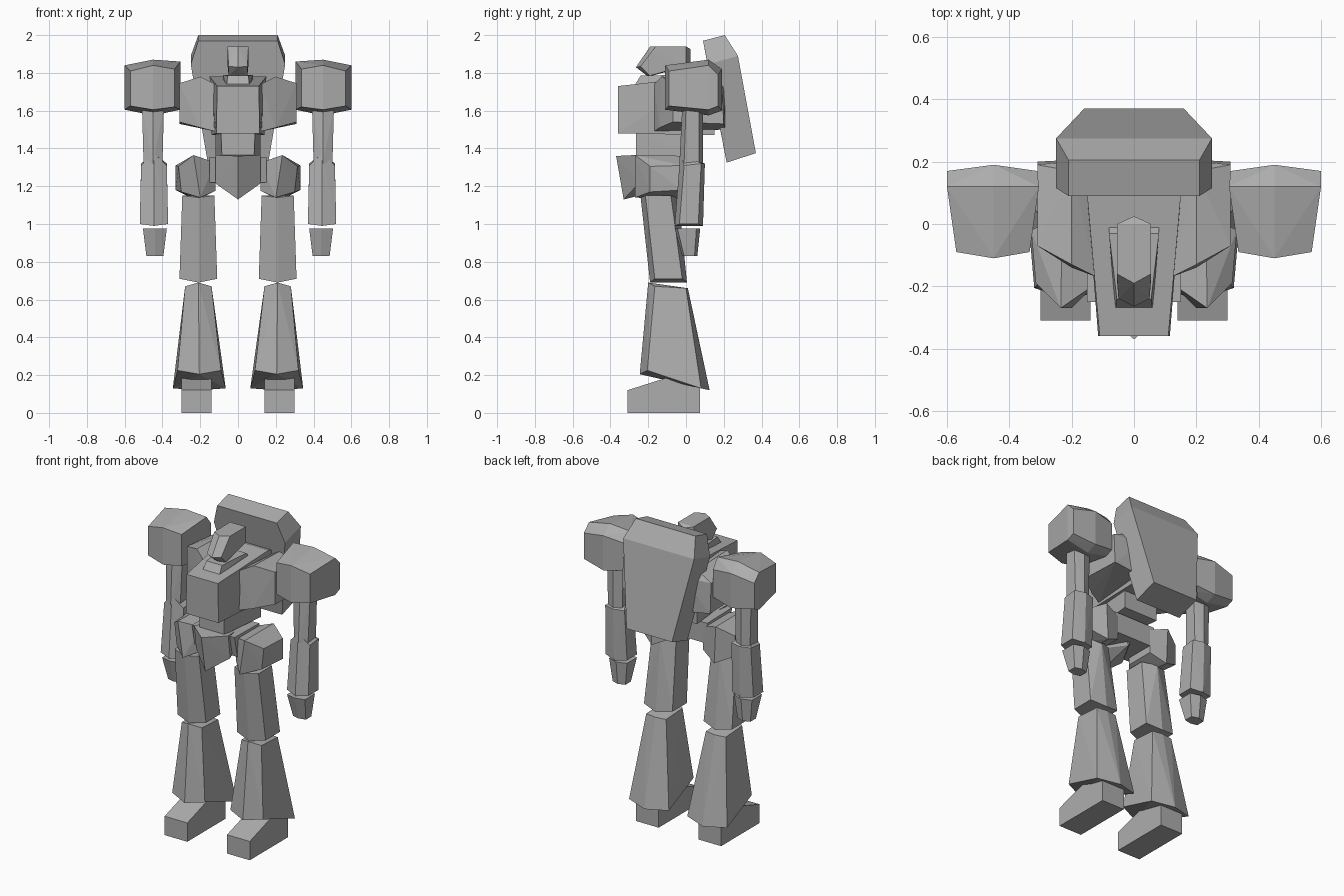
import bpy, bmesh, math

grey = bpy.data.materials.new("armour_grey")
grey.diffuse_color = (0.42, 0.42, 0.42, 1)


def solid(name, pts):
    """Flat-faced convex block spanning the given corner points."""
    bm = bmesh.new()
    verts = [bm.verts.new(p) for p in pts]
    res = bmesh.ops.convex_hull(bm, input=verts)
    junk = [g for g in res["geom_interior"] + res["geom_unused"]
            if isinstance(g, bmesh.types.BMVert) and g.is_valid]
    bmesh.ops.delete(bm, geom=list(set(junk)), context='VERTS')
    bmesh.ops.dissolve_limit(bm, angle_limit=math.radians(2),
                             verts=bm.verts[:], edges=bm.edges[:])
    bmesh.ops.recalc_face_normals(bm, faces=bm.faces[:])
    me = bpy.data.meshes.new(name)
    bm.to_mesh(me)
    bm.free()
    me.materials.append(grey)
    ob = bpy.data.objects.new(name, me)
    bpy.context.collection.objects.link(ob)


def sym(half):
    """Points on the right half plus their mirror images."""
    return half + [(-x, y, z) for x, y, z in half if x]


def pair(name, pts):
    """Right and left copies of a part."""
    solid(name + "_right", pts)
    solid(name + "_left", [(-x, y, z) for x, y, z in pts])


def hexring(cx, hw, yf, yfs, ybs, yb, zr, zf, zb):
    """Plan hexagon with a front and back ridge: ridge at zr, sides at zf / zb."""
    return [(cx, yf, zr), (cx - hw, yfs, zf), (cx + hw, yfs, zf),
            (cx, yb, zr if zf == zb else zb), (cx - hw, ybs, zb), (cx + hw, ybs, zb)]


# --- torso ---
solid("back_pack", sym([
    (.21, .09, 1.97), (.21, .205, 2.0), (.25, .115, 1.845), (.25, .275, 1.89),
    (.16, .215, 1.325), (.16, .37, 1.375)]))
solid("chest", sym([
    (.11, -.36, 1.73), (.115, -.36, 1.48), (.15, .09, 1.78), (.14, .15, 1.47),
    (.14, .15, 1.76)]))
pair("chest_side", [
    (.12, -.17, 1.74), (.12, -.17, 1.49), (.20, -.13, 1.78), (.20, -.14, 1.51),
    (.31, -.07, 1.745), (.31, -.07, 1.54), (.31, .19, 1.72), (.31, .20, 1.53),
    (.20, .17, 1.77), (.12, .21, 1.72), (.12, .21, 1.50)])
solid("neck_collar", sym([
    (.06, -.275, 1.73), (.055, -.24, 1.785), (.08, .03, 1.72), (.08, -.03, 1.79)]))
solid("head", sym([
    (.055, 0, 1.94), (.055, -.16, 1.94), (.055, -.175, 1.91), (.05, -.24, 1.835),
    (.05, -.19, 1.785), (.055, 0, 1.84),
    (0, .025, 1.925), (0, .025, 1.84), (0, -.19, 1.94), (0, -.205, 1.905),
    (0, -.265, 1.83), (0, -.20, 1.78)]))
solid("waist", sym([
    (.09, -.265, 1.48), (.085, -.265, 1.36), (.12, .06, 1.48), (.12, .06, 1.36)]))

# --- pelvis ---
solid("pelvis", sym([
    (.15, -.25, 1.355), (.15, -.22, 1.22), (.15, 0, 1.35), (.15, 0, 1.22)]))
solid("crotch_plate", sym([
    (.12, -.27, 1.365), (.12, -.25, 1.215), (0, -.37, 1.36), (0, -.33, 1.13),
    (0, -.05, 1.20), (.08, -.05, 1.34)]))

# --- legs ---
pair("hip_block", [
    (.12, -.19, 1.325), (.235, -.27, 1.365), (.315, -.19, 1.305),
    (.33, -.02, 1.31), (.23, .03, 1.36), (.12, 0, 1.325),
    (.12, -.19, 1.175), (.20, -.27, 1.14), (.30, -.19, 1.17),
    (.33, -.02, 1.18), (.22, .03, 1.125), (.12, 0, 1.175)])
pair("thigh", hexring(.21, .085, -.24, -.215, -.08, -.04, 1.14, 1.15, 1.15)
     + hexring(.21, .10, -.19, -.165, -.02, .005, .69, .71, .71))
pair("shin", hexring(.21, .07, -.20, -.165, 0, .01, .69, .67, .66)
     + hexring(.205, .115, -.245, -.205, -.205, -.245, .205, .225, .225)
     + [(.065, .08, .13), (.345, .08, .13), (.205, .125, .12), (.21, .03, .56)])
pair("foot", [(x, y, z) for x in (.14, .30)
              for y, z in ((-.31, 0), (-.31, .12), (-.09, .19), (.075, .15), (.075, 0))])

# --- arms: pads swept front to back, then peaked hexagonal limbs ---
pads = []
for y, xs, lo, hi in ((-.09, (.335, .45, .57), (1.62, 1.605, 1.625), (1.82, 1.84, 1.81)),
                      (.12, (.305, .45, .60), (1.605, 1.575, 1.605), (1.86, 1.87, 1.84)),
                      (.17, (.31, .45, .60), (1.625, 1.60, 1.625), (1.80, 1.82, 1.79))):
    for i, x in enumerate(xs):
        yy = y + (0, math.copysign(.02, y) if y != .12 else 0, 0)[i]
        pads += [(x, yy, lo[i]), (x, yy, hi[i])]
pair("shoulder_pad", pads)
pair("upper_arm", hexring(.45, .058, -.02, 0, .07, .09, 1.62, 1.62, 1.62)
     + hexring(.45, .05, -.035, -.01, .07, .09, 1.32, 1.32, 1.32))
pair("forearm", hexring(.445, .068, -.03, -.01, .08, .10, 1.375, 1.31, 1.32)
     + hexring(.445, .075, -.06, -.035, .065, .09, .99, 1.0, 1.0))
pair("hand", hexring(.44, .063, -.06, -.045, .055, .075, .975, .975, .975)
     + hexring(.44, .045, -.02, -.01, .045, .06, .83, .83, .83))
